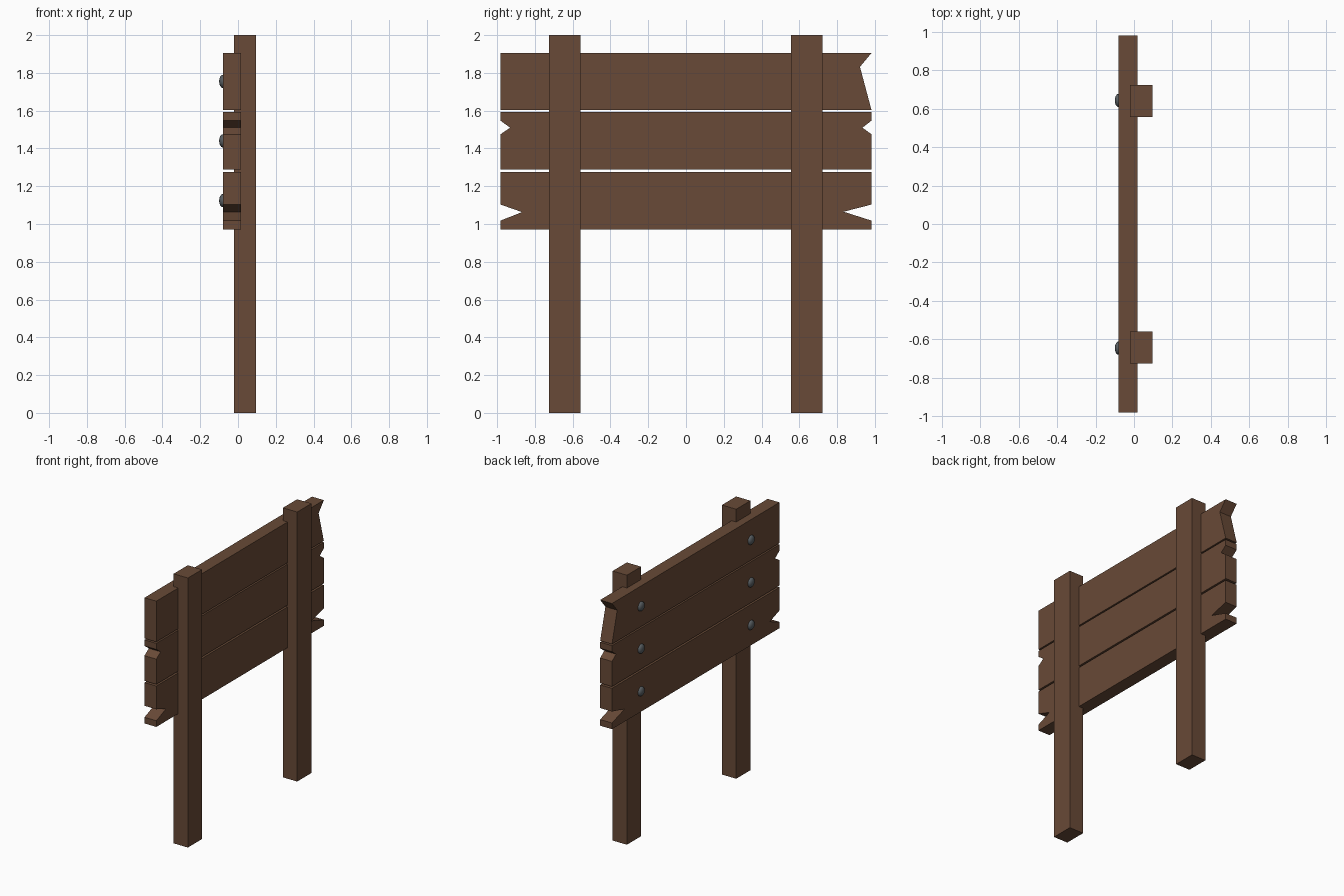
import bpy, bmesh
from mathutils import Matrix

if "Cube" in bpy.data.objects:
    bpy.data.objects.remove(bpy.data.objects["Cube"])


def material(name, rgb):
    m = bpy.data.materials.new(name)
    m.diffuse_color = (*rgb, 1)
    m.use_nodes = True
    m.node_tree.nodes["Principled BSDF"].inputs["Base Color"].default_value = m.diffuse_color
    return m


wood = material("brown_wood", (0.14, 0.068, 0.038))
steel = material("dark_steel", (0.10, 0.115, 0.125))


def finish(name, bm, mat):
    bmesh.ops.recalc_face_normals(bm, faces=bm.faces)
    me = bpy.data.meshes.new(name)
    bm.to_mesh(me)
    bm.free()
    me.materials.append(mat)
    ob = bpy.data.objects.new(name, me)
    bpy.context.collection.objects.link(ob)
    return ob


def extrude_profile(name, points, x0, x1, mat):
    """Extrude a (y, z) outline from x0 to x1."""
    bm = bmesh.new()
    face = bm.faces.new([bm.verts.new((x0, y, z)) for y, z in points])
    ext = bmesh.ops.extrude_face_region(bm, geom=[face])
    verts = [v for v in ext["geom"] if isinstance(v, bmesh.types.BMVert)]
    bmesh.ops.translate(bm, verts=verts, vec=(x1 - x0, 0, 0))
    return finish(name, bm, mat)


def plank(name, z0, z1, left_chips, right_chips):
    """Board outline: right end read upward, left end read downward."""
    E = 0.982
    points = [(-E, z0), (E, z0), *right_chips, (E, z1), (-E, z1), *left_chips]
    extrude_profile(name, points, -0.08, 0.017, wood)


# Posts
for side, y in (("left", -0.642), ("right", 0.64)):
    h = 0.083
    extrude_profile(side + "_post", [(y - h, 0), (y + h, 0), (y + h, 2), (y - h, 2)],
                    -0.021, 0.096, wood)

# Planks with splintered ends
plank("top_plank", 1.603, 1.905, [], [(0.921, 1.832)])
plank("middle_plank", 1.288, 1.592,
      [(-0.982, 1.547), (-0.931, 1.51), (-0.982, 1.475)],
      [(0.982, 1.475), (0.934, 1.51), (0.982, 1.547)])
plank("bottom_plank", 0.972, 1.275,
      [(-0.982, 1.103), (-0.868, 1.063), (-0.982, 1.018)],
      [(0.982, 1.018), (0.834, 1.065), (0.982, 1.103)])

# Domed bolt heads on the board face
for row, z in (("top", 1.755), ("middle", 1.44), ("bottom", 1.124)):
    for side, y in (("left", -0.646), ("right", 0.643)):
        bm = bmesh.new()
        bmesh.ops.create_uvsphere(bm, u_segments=16, v_segments=8, radius=1)
        bm.transform(Matrix.Translation((-0.08, y, z)) @ Matrix.Diagonal((0.02, 0.035, 0.035, 1))
                     @ Matrix.Rotation(1.5707963, 4, 'Y'))
        bolt = finish(f"{row}_{side}_bolt", bm, steel)
        for p in bolt.data.polygons:
            p.use_smooth = True
